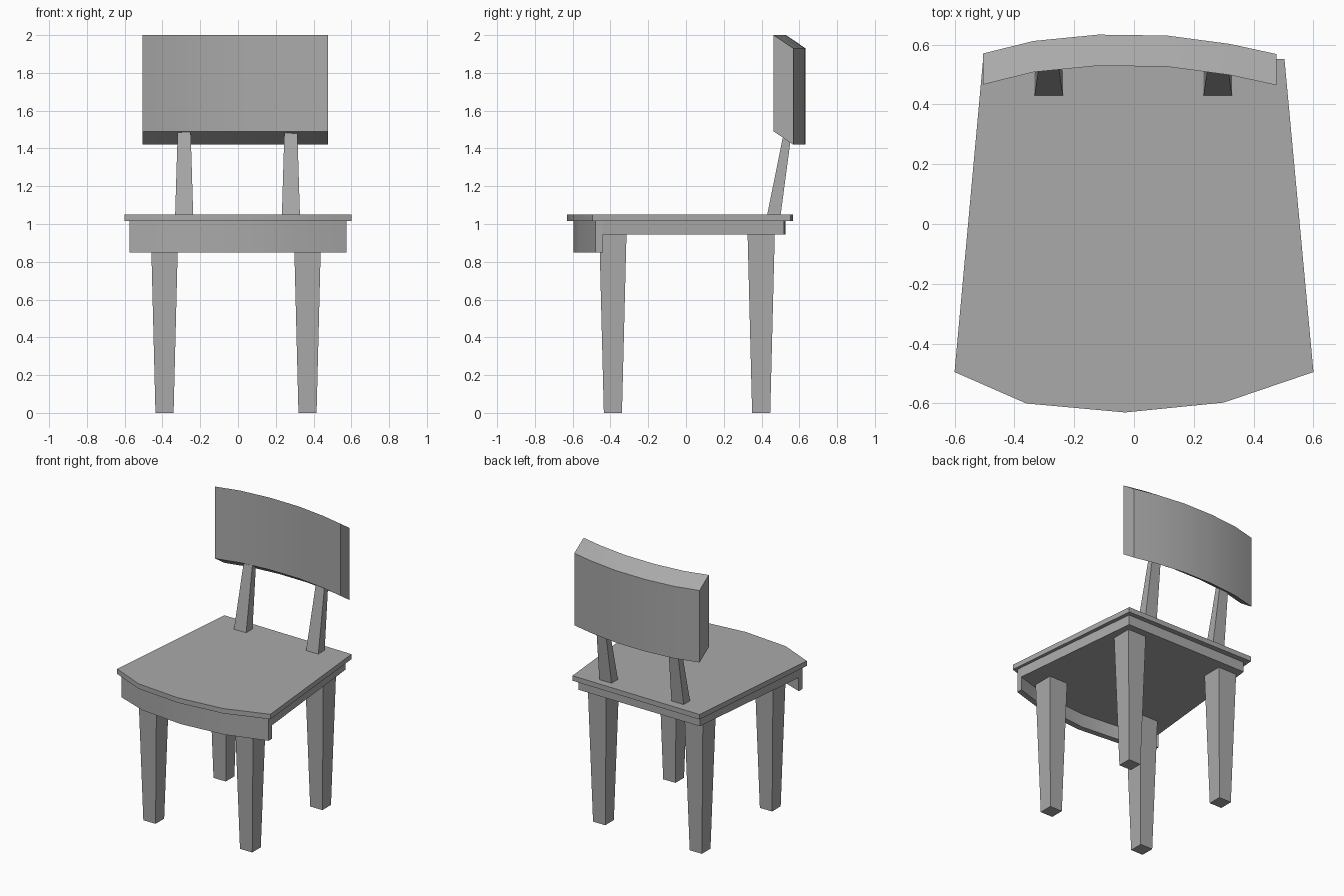
import bpy, bmesh, math

cube = bpy.data.objects.get("Cube")
if cube:
    bpy.data.objects.remove(cube, do_unlink=True)

grey = bpy.data.materials.new("plain grey")
grey.use_nodes = True
grey.diffuse_color = (0.4, 0.4, 0.4, 1)
grey.node_tree.nodes["Principled BSDF"].inputs["Base Color"].default_value = grey.diffuse_color


def loft(name, sections):
    """Skin a row of equal-sized rings and cap both ends."""
    bm = bmesh.new()
    rings = [[bm.verts.new(p) for p in ring] for ring in sections]
    for a, b in zip(rings, rings[1:]):
        for i in range(len(a)):
            j = (i + 1) % len(a)
            bm.faces.new((a[i], a[j], b[j], b[i]))
    bm.faces.new(rings[0])
    bm.faces.new(rings[-1])
    bmesh.ops.recalc_face_normals(bm, faces=bm.faces)
    mesh = bpy.data.meshes.new(name)
    bm.to_mesh(mesh)
    bm.free()
    mesh.materials.append(grey)
    obj = bpy.data.objects.new(name, mesh)
    bpy.context.collection.objects.link(obj)
    bpy.ops.object.select_all(action="DESELECT")
    obj.select_set(True)
    bpy.context.view_layer.objects.active = obj
    bpy.ops.object.shade_smooth_by_angle(angle=math.radians(25))
    return obj


def slab(name, outline, z0, z1):
    loft(name, [[(x, y, z) for x, y in outline] for z in (z0, z1)])


def rect(x, y, z, hx, hy):
    return [(x + sx * hx, y + sy * hy, z)
            for sx, sy in ((-1, -1), (1, -1), (1, 1), (-1, 1))]


# Seat board with a bowed front
seat_front = [(-0.6, -0.495), (-0.36, -0.6), (-0.03, -0.63), (0.3, -0.597), (0.6, -0.495)]
slab("seat", seat_front + [(0.503, 0.552), (-0.503, 0.567)], 1.015, 1.05)

# Deep curved front rail and the frame behind it
rail = [(-0.575, -0.48), (-0.35, -0.565), (-0.03, -0.595), (0.29, -0.565), (0.575, -0.48)]
depth = 0.04
loft("front_rail", [[(x, y, 0.85), (x, y + depth, 0.85), (x, y + depth, 1.015), (x, y, 1.015)]
                    for x, y in rail])
inner = [(x, y + depth) for x, y in rail]
slab("seat_frame", inner + [(0.477, 0.52), (-0.477, 0.527)], 0.945, 1.015)

# Tapered legs
for end, y in (("front", -0.387), ("back", 0.398)):
    for side, x in (("right", -0.389), ("left", 0.368)):
        loft(f"{end}_leg_{side}", [rect(x, y, 0, 0.048, 0.048),
                                   rect(x, y, 0.95, 0.072, 0.072)])

# Leaning back posts
for side, x in (("right", -0.285), ("left", 0.28)):
    loft(f"back_post_{side}", [rect(x, 0.464, 1.04, 0.048, 0.036),
                               rect(x, 0.541, 1.5, 0.034, 0.02)])

# Curved backrest with sloping top and bottom edges
curve = [(-0.505, 0.57), (-0.335, 0.612), (-0.12, 0.633),
         (0.11, 0.63), (0.32, 0.602), (0.477, 0.568)]
loft("backrest", [[(x, y - 0.104, 1.49), (x, y, 1.42), (x, y, 1.93), (x, y - 0.104, 2.0)]
                  for x, y in curve])
